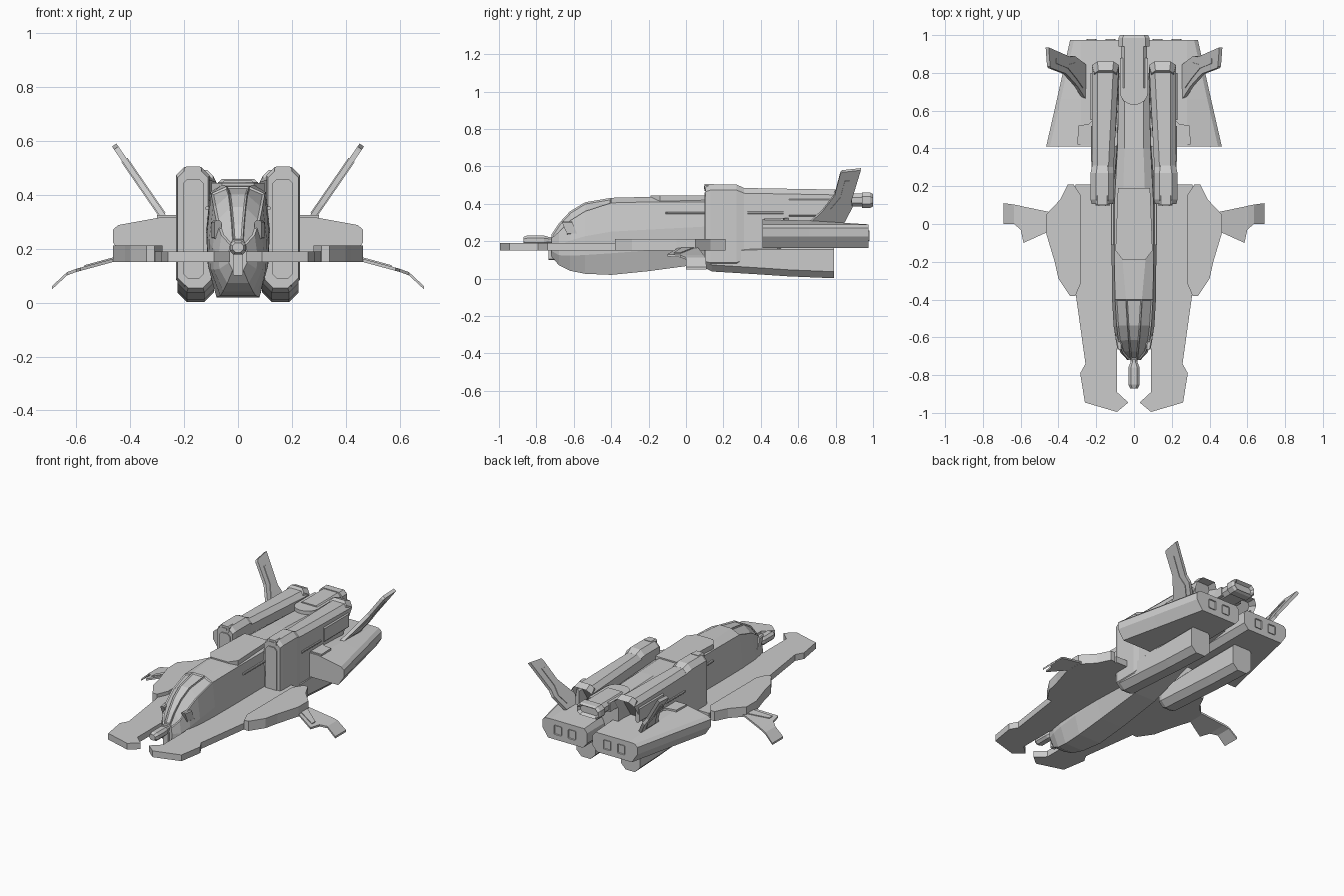
import bpy, bmesh, math
from mathutils import Vector


def finish(bm, name, mirror=False):
    bmesh.ops.recalc_face_normals(bm, faces=bm.faces)
    me = bpy.data.meshes.new(name)
    bm.to_mesh(me)
    bm.free()
    ob = bpy.data.objects.new(name, me)
    bpy.context.collection.objects.link(ob)
    if mirror:
        ob.modifiers.new("mirror", 'MIRROR').use_clip = False
    return ob


def loft_bm(rings):
    bm = bmesh.new()
    vs = [[bm.verts.new(p) for p in r] for r in rings]
    n = len(rings[0])
    for a, b in zip(vs, vs[1:]):
        for i in range(n):
            bm.faces.new((a[i], a[(i + 1) % n], b[(i + 1) % n], b[i]))
    bm.faces.new(vs[0])
    bm.faces.new(vs[-1])
    return bm


def loft(name, rings, mirror=False):
    return finish(loft_bm(rings), name, mirror)


def plate(name, outline, z0, z1, mirror=True):
    return loft(name, [[(x, y, z) for x, y in outline] for z in (z0, z1)], mirror)


def ring(y, x0, x1, z0, z1, c, slant=0.0):
    """Chamfered rectangle across the ship; slant moves the lower edge forward."""
    pts = [(x0 + c, z0), (x1 - c, z0), (x1, z0 + c), (x1, z1 - c),
           (x1 - c, z1), (x0 + c, z1), (x0, z1 - c), (x0, z0 + c)]
    return [(x, y - slant * (z1 - z) / (z1 - z0), z) for x, z in pts]


def box(name, x0, x1, y0, y1, z0, z1, c=0.005, mirror=True):
    return loft(name, [ring(y0, x0, x1, z0, z1, c), ring(y1, x0, x1, z0, z1, c)], mirror)


def inset_face(bm, faces, t, d):
    bmesh.ops.inset_region(bm, faces=faces, thickness=t, depth=d, use_even_offset=True)


# Fuselage: y, top width, top z, shoulder width, shoulder z, mid width, bottom width, bottom z
sections = [
    (-.72, .018, .235, .030, .215, .035, .020, .120),
    (-.68, .022, .295, .062, .250, .072, .040, .072),
    (-.62, .028, .360, .082, .310, .094, .055, .042),
    (-.54, .034, .408, .092, .360, .108, .066, .026),
    (-.40, .042, .432, .100, .405, .116, .080, .020),
    (-.20, .060, .437, .104, .410, .118, .080, .040),
    (.10, .060, .437, .104, .410, .118, .075, .080),
    (.40, .050, .435, .088, .410, .092, .060, .160),
    (.80, .050, .420, .080, .390, .080, .050, .220)]
rings = []
for y, wt, zt, ws, zs, wm, wb, zb in sections:
    zl = zb + .3 * (zs - zb)
    half = [(wt, zt), (ws, zs), (wm, zb + .6 * (zs - zb)), (wm * .96, zl), (wb, zb)]
    full = half + [(-x, z) for x, z in reversed(half)]
    rings.append([(x, y, z) for x, z in full])
bm = loft_bm(rings)
bmesh.ops.recalc_face_normals(bm, faces=bm.faces)
bm.faces.ensure_lookup_table()
# Canopy panes: recessed strips along the top of the nose
for col in (0, 8, 9):
    panes = [f for i, f in enumerate(bm.faces) if i < 40 and i % 10 == col]
    inset_face(bm, panes, .007, -.007)
    bm.faces.ensure_lookup_table()
finish(bm, "fuselage")
plate("dorsal_panel", [(-.085, .19), (.085, .19), (.098, -.14), (.06, -.19), (-.06, -.19), (-.098, -.14)],
      .41, .445, False)
box("fuselage_side_slot", .095, .121, -.11, .11, .345, .357, .003)
loft("nose_lamp", [ring(-.665, .062, .088, .235, .305, .006, -.03),
                   ring(-.61, .066, .098, .235, .305, .006, -.03)], True)

# Nose gun and its strut
loft("nose_gun", [ring(-.87, -.020, .020, .187, .222, .010), ring(-.85, -.030, .030, .178, .230, .014),
                  ring(-.76, -.030, .030, .178, .230, .014), ring(-.73, -.018, .018, .187, .222, .010),
                  ring(-.68, -.018, .018, .187, .222, .010)])
box("nose_strut", -.018, .018, -.735, -.68, .10, .19, .005, False)

# Forward wing prongs and thicker outer wings
plate("wing_prong", [(.03, -.945), (.09, -.995), (.26, -.945), (.285, -.79), (.257, -.74), (.31, -.36),
                     (.31, .21), (.07, .21), (.07, -.60), (.09, -.66), (.09, -.89)], .15, .19)
plate("outer_wing", [(.31, -.38), (.34, -.38), (.40, -.29), (.42, -.20), (.465, -.05), (.465, .05),
                     (.39, .13), (.35, .21), (.32, .21), (.28, .15), (.28, -.31)], .15, .212)

# Drooping winglets: x, z, front y, rear y
path = [(.43, .172, -.03, .06), (.585, .130, -.10, .092), (.60, .126, -.03, .096),
        (.635, .113, 0, .103), (.69, .062, 0, .11)]
loft("winglet", [[(x, a, z), (x, b, z), (x, b, z - .012), (x, a, z - .012)] for x, z, a, b in path], True)
panel = [(.46, .169, -.02, .045), (.57, .139, -.065, -.03)]
loft("winglet_panel", [[(x, a, z), (x, b, z), (x, b, z - .012), (x, a, z - .012)] for x, z, a, b in panel], True)

# Upper engine nacelles with front collar and slanted exhaust
bm = loft_bm([ring(.28, .108, .22, .10, .485, .028), ring(.45, .100, .222, .12, .482, .028),
              ring(.86, .080, .222, .20, .475, .028, .18)])
bmesh.ops.recalc_face_normals(bm, faces=bm.faces)
bm.faces.ensure_lookup_table()
inset_face(bm, [bm.faces[-1]], .012, -.05)
finish(bm, "engine_nacelle", True)
loft("nacelle_collar", [ring(.105, .112, .224, .065, .490, .026), ring(.13, .105, .23, .055, .503, .03),
                        ring(.27, .105, .23, .055, .503, .03), ring(.31, .112, .222, .075, .485, .028)], True)
box("collar_front_panel", .126, .205, .098, .12, .09, .46, .018)
box("collar_cap", .135, .20, .10, .15, .468, .506, .008)
box("collar_cap_slot", .148, .187, .096, .11, .478, .494, .003)
box("nacelle_side_panel", .20, .229, .55, .80, .33, .43, .01)
box("nacelle_side_rib", .20, .228, .33, .52, .345, .36, .004)

# Lower pods
loft("lower_pod", [ring(.105, .10, .215, .055, .17, .03), ring(.14, .09, .225, .038, .18, .035),
                   ring(.40, .09, .225, .022, .19, .035), ring(.55, .09, .225, .012, .19, .035),
                   ring(.79, .09, .225, .002, .19, .035)], True)


# Wide rear engine blocks, tapering towards the back
def block_ring(y, xo, zt):
    pts = [(.02, .20), (.05, .165), (xo - .04, .165), (xo, .225), (xo, .27),
           (xo - .02, .288), (.28, zt), (.04, zt), (.02, .265)]
    return [(x, y, z) for x, z in pts]


loft("rear_engine_block", [block_ring(.41, .465, .318), block_ring(.66, .408, .310),
                           block_ring(.975, .338, .290)], True)
plate("block_top_panel", [(.20, .42), (.30, .42), (.295, .52), (.24, .53), (.22, .55), (.20, .55)], .30, .325)

# Square exhaust frames with recessed centres
for i, x in enumerate((.125, .225)):
    bm = loft_bm([ring(.95, x - .026, x + .026, .20, .258, .004), ring(.98, x - .026, x + .026, .20, .258, .004)])
    bmesh.ops.recalc_face_normals(bm, faces=bm.faces)
    bm.faces.ensure_lookup_table()
    inset_face(bm, [bm.faces[-1]], .009, -.015)
    finish(bm, f"exhaust_port_{i + 1}", True)


# Canted tail fins: outline in y, z on a leaning plane
def fin(name, outline, half):
    n = Vector((.82, 0, -.57)) * half
    mid = [Vector((.27 + (z - .31) * .69, y, z)) for y, z in outline]
    loft(name, [[p - n for p in mid], [p + n for p in mid]], True)


fin("tail_fin", [(.66, .30), (.73, .365), (.795, .45), (.825, .565), (.835, .574), (.935, .585),
                 (.885, .42), (.89, .385), (.845, .30)], .010)
fin("tail_fin_panel", [(.72, .325), (.77, .375), (.825, .44), (.85, .53), (.875, .53), (.845, .43),
                       (.855, .38), (.82, .325)], .014)

# Central rear thruster with rounded cowl front
arc = [(.075 * math.cos(a), .70 - .07 * math.sin(a)) for a in [math.pi * i / 8 for i in range(9)]]
plate("thruster_cowl", [(.075, .88)] + arc + [(-.075, .88)], .39, .448, False)
loft("thruster", [ring(.72, -.07, .07, .385, .455, .02), ring(.95, -.07, .07, .385, .455, .02)])
bm = loft_bm([ring(.94, -.082, .082, .378, .460, .022), ring(.985, -.082, .082, .378, .460, .022),
              ring(1.0, -.074, .074, .386, .452, .02)])
bmesh.ops.recalc_face_normals(bm, faces=bm.faces)
bm.faces.ensure_lookup_table()
inset_face(bm, [bm.faces[-1]], .012, -.02)
finish(bm, "thruster_nozzle")
